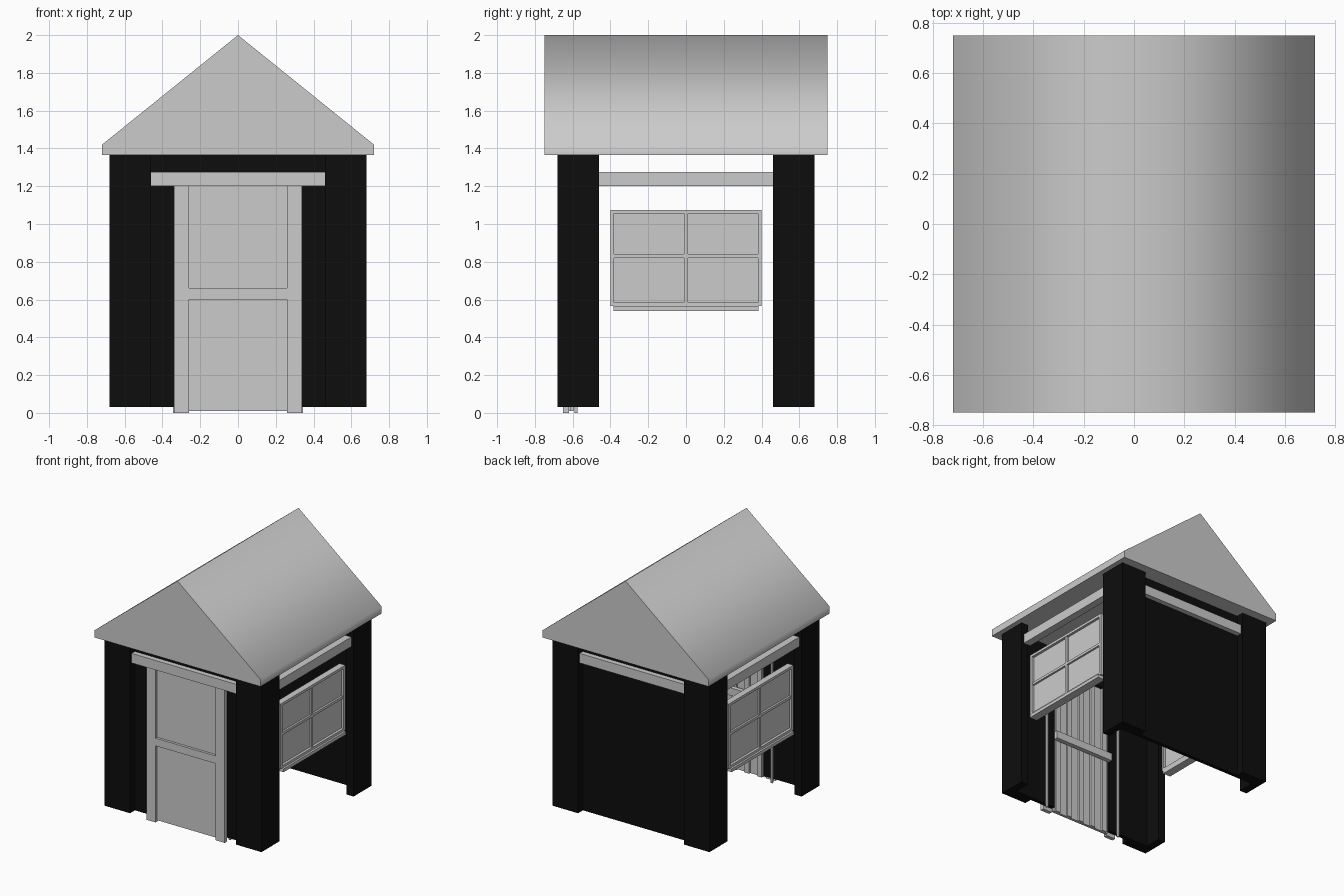
import bpy, bmesh

cube = bpy.data.objects.get("Cube")
if cube:
    bpy.data.objects.remove(cube, do_unlink=True)


def material(name, value):
    m = bpy.data.materials.new(name)
    m.use_nodes = True
    col = (value, value, value, 1)
    m.diffuse_color = col
    m.node_tree.nodes["Principled BSDF"].inputs["Base Color"].default_value = col
    return m


grey = material("light grey", 0.6)
black = material("black", 0.004)


def finish(name, bm, mat):
    bmesh.ops.recalc_face_normals(bm, faces=bm.faces)
    mesh = bpy.data.meshes.new(name)
    bm.to_mesh(mesh)
    bm.free()
    mesh.materials.append(mat)
    obj = bpy.data.objects.new(name, mesh)
    bpy.context.collection.objects.link(obj)
    return obj


def boxes(name, mat, *spans):
    """One object made of boxes, each given as (x0, x1, y0, y1, z0, z1)."""
    bm = bmesh.new()
    for x0, x1, y0, y1, z0, z1 in spans:
        for v in bmesh.ops.create_cube(bm, size=1)["verts"]:
            v.co.x = x1 if v.co.x > 0 else x0
            v.co.y = y1 if v.co.y > 0 else y0
            v.co.z = z1 if v.co.z > 0 else z0
    return finish(name, bm, mat)


def sided(s, lo, hi):
    return tuple(sorted((s * lo, s * hi)))


BASE, EAVE = 0.03, 1.365

# Roof: extruded gable profile, softly shaded over the ridge
bm = bmesh.new()
profile = [(-0.72, EAVE), (0.72, EAVE), (0.72, 1.42), (0, 2), (-0.72, 1.42)]
end = bm.faces.new([bm.verts.new((x, -0.75, z)) for x, z in profile])
ext = bmesh.ops.extrude_face_region(bm, geom=[end], use_keep_orig=True)
for v in ext["geom"]:
    if isinstance(v, bmesh.types.BMVert):
        v.co.y = 0.75
bm.normal_update()
for f in bm.faces:
    ys = [v.co.y for v in f.verts]
    zs = [v.co.z for v in f.verts]
    f.smooth = max(ys) > min(ys) and max(zs) > EAVE + 0.01
for e in bm.edges:
    a, b = e.verts
    along = abs(a.co.y - b.co.y) > 1
    e.smooth = along and a.co.z > EAVE + 0.01
finish("roof", bm, grey)

# Corner posts: two boards meeting in an L
for sx, side in ((1, "left"), (-1, "right")):
    for sy, end_name in ((-1, "front"), (1, "back")):
        boxes(f"{end_name}_{side}_corner_post", black,
              (*sided(sx, 0.46, 0.68), *sided(sy, 0.62, 0.68), BASE, EAVE),
              (*sided(sx, 0.62, 0.68), *sided(sy, 0.46, 0.62), BASE, EAVE))

# Walls: closed back, front with a doorway
boxes("back_wall", black, (-0.62, 0.62, 0.59, 0.62, BASE, EAVE))
boxes("front_wall", black,
      (-0.62, -0.26, -0.62, -0.59, BASE, EAVE),
      (0.26, 0.62, -0.62, -0.59, BASE, EAVE),
      (-0.26, 0.26, -0.62, -0.59, 1.2, EAVE))

# Lintel beams on all four sides
for s, end_name, side in ((-1, "front", "right"), (1, "back", "left")):
    boxes(f"{end_name}_lintel", grey, (-0.46, 0.46, *sided(s, 0.6, 0.66), 1.2, 1.275))
    boxes(f"{side}_lintel", grey, (*sided(s, 0.6, 0.66), -0.46, 0.46, 1.2, 1.275))

# Door frame, planked door and cross rail
boxes("door_frame", grey,
      (-0.34, -0.26, -0.65, -0.62, 0, 1.2),
      (0.26, 0.34, -0.65, -0.62, 0, 1.2),
      (-0.345, -0.33, -0.59, -0.575, 0, 1.2),
      (0.33, 0.345, -0.59, -0.575, 0, 1.2))
boxes("door_panel", grey, (-0.26, 0.26, -0.63, -0.61, 0.01, 1.2))
boxes("door_battens", grey,
      *[(x - 0.02, x + 0.02, -0.61, -0.595, 0.01, 1.2)
        for x in (-0.22, -0.11, 0, 0.11, 0.22)])
boxes("door_rail", grey,
      (-0.26, 0.26, -0.65, -0.63, 0.6, 0.66),
      (-0.26, 0.26, -0.595, -0.56, 0.6, 0.66))

# Windows: pane, frame, glazing bars and sill
for s, side in ((1, "left"), (-1, "right")):
    frame = sided(s, 0.6, 0.65)
    bar = sided(s, 0.605, 0.645)
    boxes(f"{side}_window_pane", grey, (*sided(s, 0.62, 0.63), -0.39, 0.39, 0.58, 1.06))
    boxes(f"{side}_window_frame", grey,
          (*frame, -0.4, -0.38, 0.565, 1.075), (*frame, 0.38, 0.4, 0.565, 1.075),
          (*frame, -0.38, 0.38, 0.565, 0.585), (*frame, -0.38, 0.38, 1.055, 1.075))
    boxes(f"{side}_window_bars", grey,
          (*bar, -0.01, 0.01, 0.585, 1.055), (*bar, -0.38, 0.38, 0.82, 0.84))
    boxes(f"{side}_window_sill", grey, (*sided(s, 0.6, 0.665), -0.385, 0.385, 0.54, 0.565))
